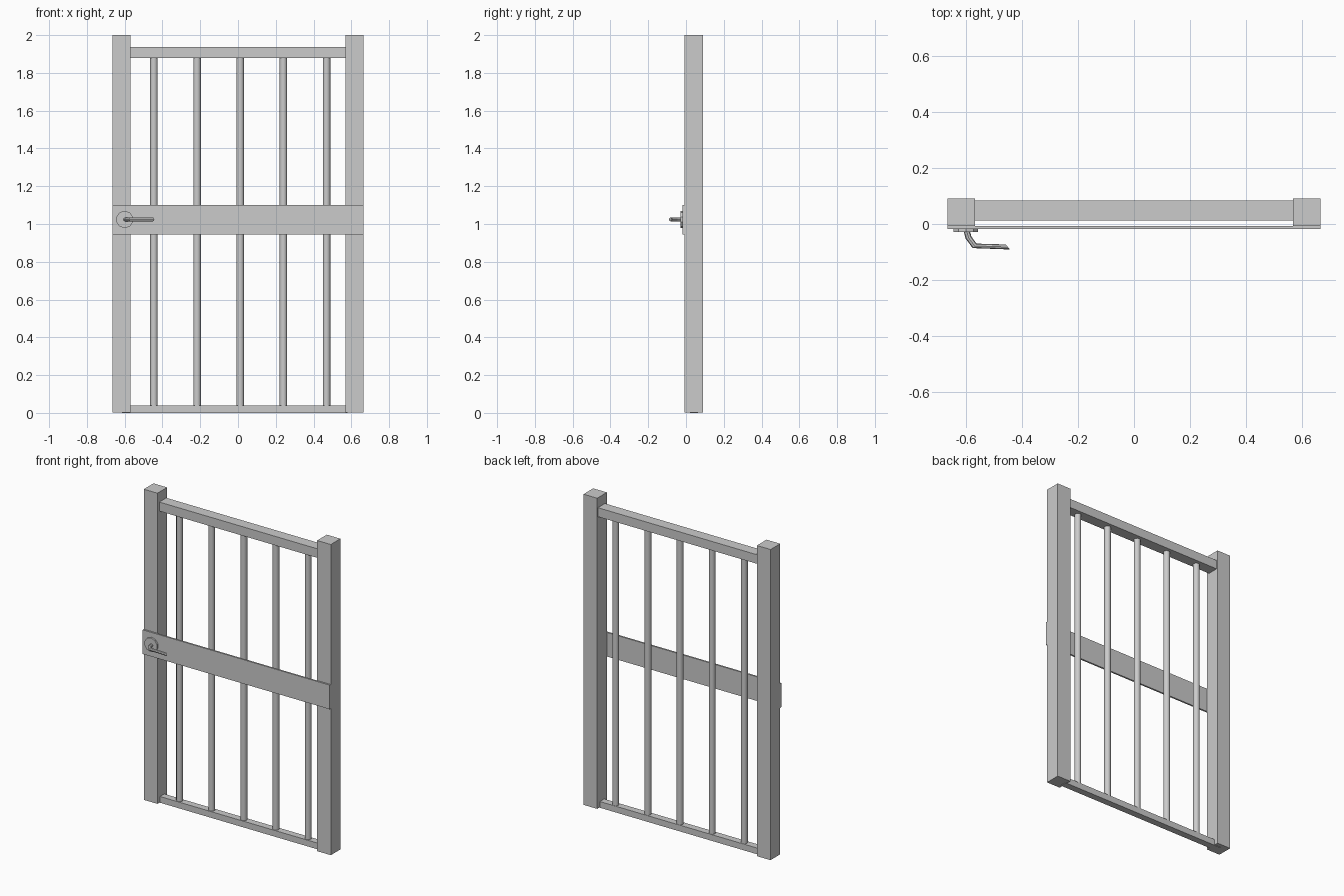
import bpy, bmesh, math
from mathutils import Vector, Matrix

if "Cube" in bpy.data.objects:
    bpy.data.objects.remove(bpy.data.objects["Cube"])


def finish(name, bm, smooth=False):
    bmesh.ops.recalc_face_normals(bm, faces=bm.faces)
    me = bpy.data.meshes.new(name)
    bm.to_mesh(me)
    bm.free()
    ob = bpy.data.objects.new(name, me)
    bpy.context.collection.objects.link(ob)
    if smooth:
        bpy.ops.object.select_all(action='DESELECT')
        ob.select_set(True)
        bpy.context.view_layer.objects.active = ob
        bpy.ops.object.shade_smooth_by_angle(angle=math.radians(40))
    return ob


def box(name, x0, x1, y0, y1, z0, z1):
    bm = bmesh.new()
    bmesh.ops.create_cube(bm, size=1)
    bmesh.ops.scale(bm, vec=(x1 - x0, y1 - y0, z1 - z0), verts=bm.verts)
    bmesh.ops.translate(bm, vec=((x0 + x1) / 2, (y0 + y1) / 2, (z0 + z1) / 2), verts=bm.verts)
    return finish(name, bm)


def cylinder(name, r, length, center, sides, rot=Matrix(), smooth=False):
    bm = bmesh.new()
    bmesh.ops.create_cone(bm, cap_ends=True, segments=sides, radius1=r, radius2=r,
                          depth=length, matrix=Matrix.Translation(center) @ rot)
    return finish(name, bm, smooth)


# Frame: two posts, top and bottom rails
box("left_post", -0.665, -0.568, -0.007, 0.091, 0.003, 2.0)
box("right_post", 0.568, 0.665, -0.007, 0.091, 0.003, 2.0)
box("top_rail", -0.58, 0.58, 0.012, 0.083, 1.878, 1.936)
box("bottom_rail", -0.615, 0.58, 0.02, 0.064, 0.0, 0.04)

# Upright bars
for i in range(5):
    cylinder(f"bar_{i + 1}", 0.02, 1.898, (-0.445 + i * 0.2285, 0.043, 0.951), 12, smooth=True)

# Lock plate across the front
box("lock_plate", -0.665, 0.665, -0.018, -0.007, 0.945, 1.1)

# Handle rose
cylinder("handle_rose", 0.046, 0.012, (-0.6, -0.023, 1.024), 10, Matrix.Rotation(math.pi / 2, 4, 'X'))

# Lever handle: rings given by outer and inner edge in plan
rings = [((-0.609, -0.022), (-0.587, -0.022)), ((-0.601, -0.052), (-0.580, -0.045)),
         ((-0.576, -0.086), (-0.562, -0.070)), ((-0.443, -0.091), (-0.457, -0.073))]
bm = bmesh.new()
loops = []
for a, b in rings:
    a, b = Vector((*a, 1.024)), Vector((*b, 1.024))
    mid, half = (a + b) / 2, (b - a) / 2
    loops.append([bm.verts.new(mid + half * math.cos(t) + Vector((0, 0, 0.01 * math.sin(t))))
                  for t in (2 * math.pi * k / 8 for k in range(8))])
for p, q in zip(loops, loops[1:]):
    for k in range(8):
        n = (k + 1) % 8
        bm.faces.new((p[k], p[n], q[n], q[k]))
bm.faces.new(loops[0])
bm.faces.new(loops[-1])
finish("lever_handle", bm)
